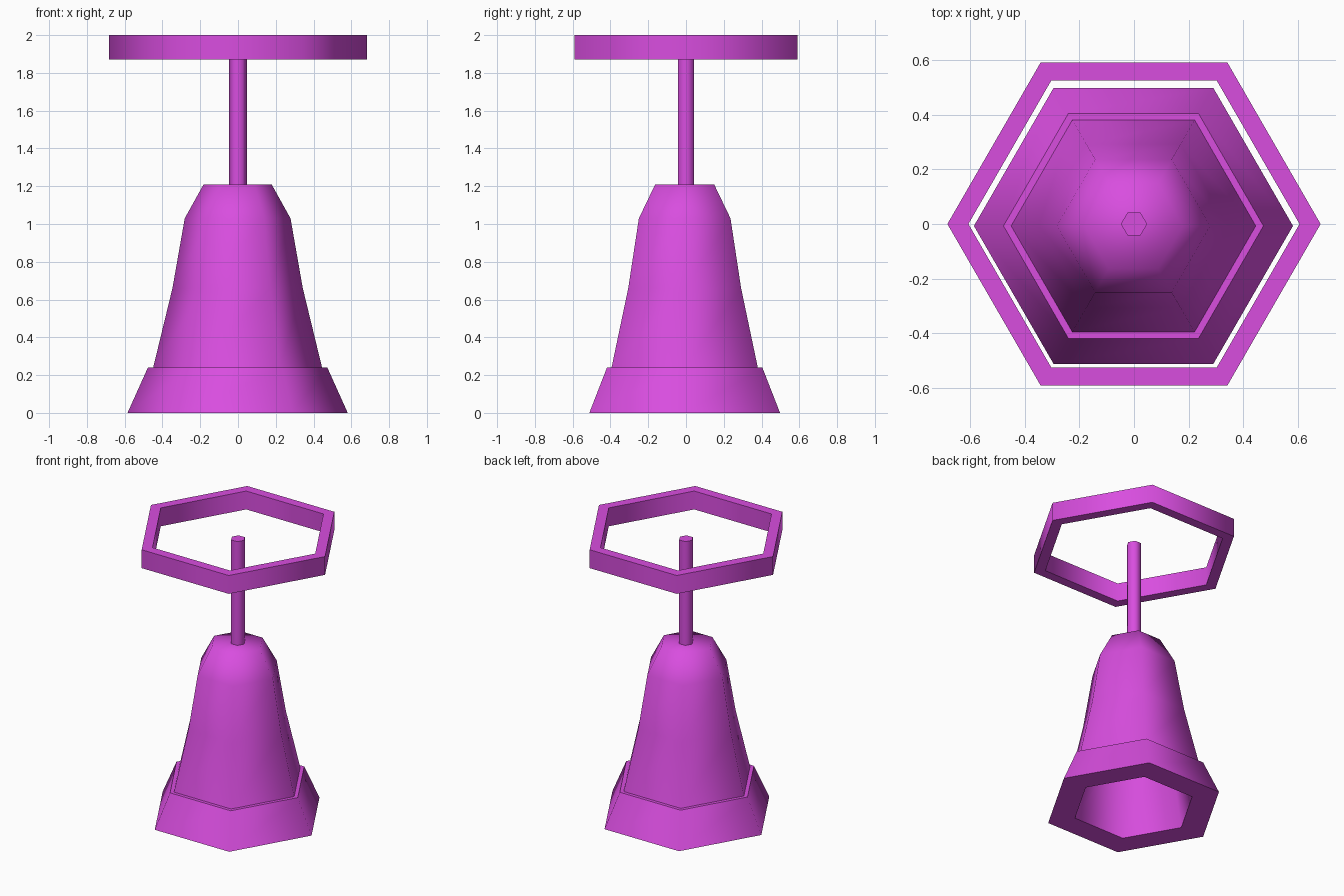
import bpy, bmesh, math

old = bpy.data.objects.get("Cube")
if old:
    bpy.data.objects.remove(old, do_unlink=True)

COLOUR = (0.69, 0.075, 0.74, 1.0)
mat = bpy.data.materials.new("magenta")
mat.use_nodes = True
mat.diffuse_color = COLOUR
mat.node_tree.nodes["Principled BSDF"].inputs["Base Color"].default_value = COLOUR

SIDES = 6


def hex_lathe(name, profile, centre=(0, 0), closed=False):
    """Sweep a (radius, height) profile round six sides; cap the ends or join them."""
    bm = bmesh.new()
    rings = []
    for r, z in profile:
        angles = [2 * math.pi * i / SIDES for i in range(SIDES)]
        rings.append([bm.verts.new((r * math.cos(a), r * math.sin(a), z)) for a in angles])
    pairs = list(zip(rings, rings[1:]))
    if closed:
        pairs.append((rings[-1], rings[0]))
    else:
        bm.faces.new(rings[0])
        bm.faces.new(rings[-1])
    for low, high in pairs:
        for i in range(SIDES):
            j = (i + 1) % SIDES
            bm.faces.new((low[i], low[j], high[j], high[i]))
    bmesh.ops.recalc_face_normals(bm, faces=bm.faces)
    mesh = bpy.data.meshes.new(name)
    bm.to_mesh(mesh)
    bm.free()
    mesh.materials.append(mat)
    obj = bpy.data.objects.new(name, mesh)
    obj.location = (*centre, 0)
    bpy.context.collection.objects.link(obj)
    bpy.ops.object.select_all(action="DESELECT")
    obj.select_set(True)
    bpy.context.view_layer.objects.active = obj
    bpy.ops.object.shade_smooth_by_angle(angle=math.radians(66))
    return obj


# Hollow bell: inner cavity from the top down, flared foot, stepped rim, outer wall
hex_lathe("bell_body", [
    (0.12, 1.12), (0.22, 0.98), (0.29, 0.64), (0.40, 0.0),
    (0.583, 0.0), (0.475, 0.24), (0.447, 0.24),
    (0.345, 0.66), (0.28, 1.03), (0.18, 1.21),
], centre=(-0.002, -0.007))

# Upright rod
hex_lathe("rod", [(0.048, 1.18), (0.048, 1.945)])

# Floating hexagonal ring
hex_lathe("ring", [(0.605, 1.87), (0.682, 1.87), (0.682, 2.0), (0.605, 2.0)], closed=True)
